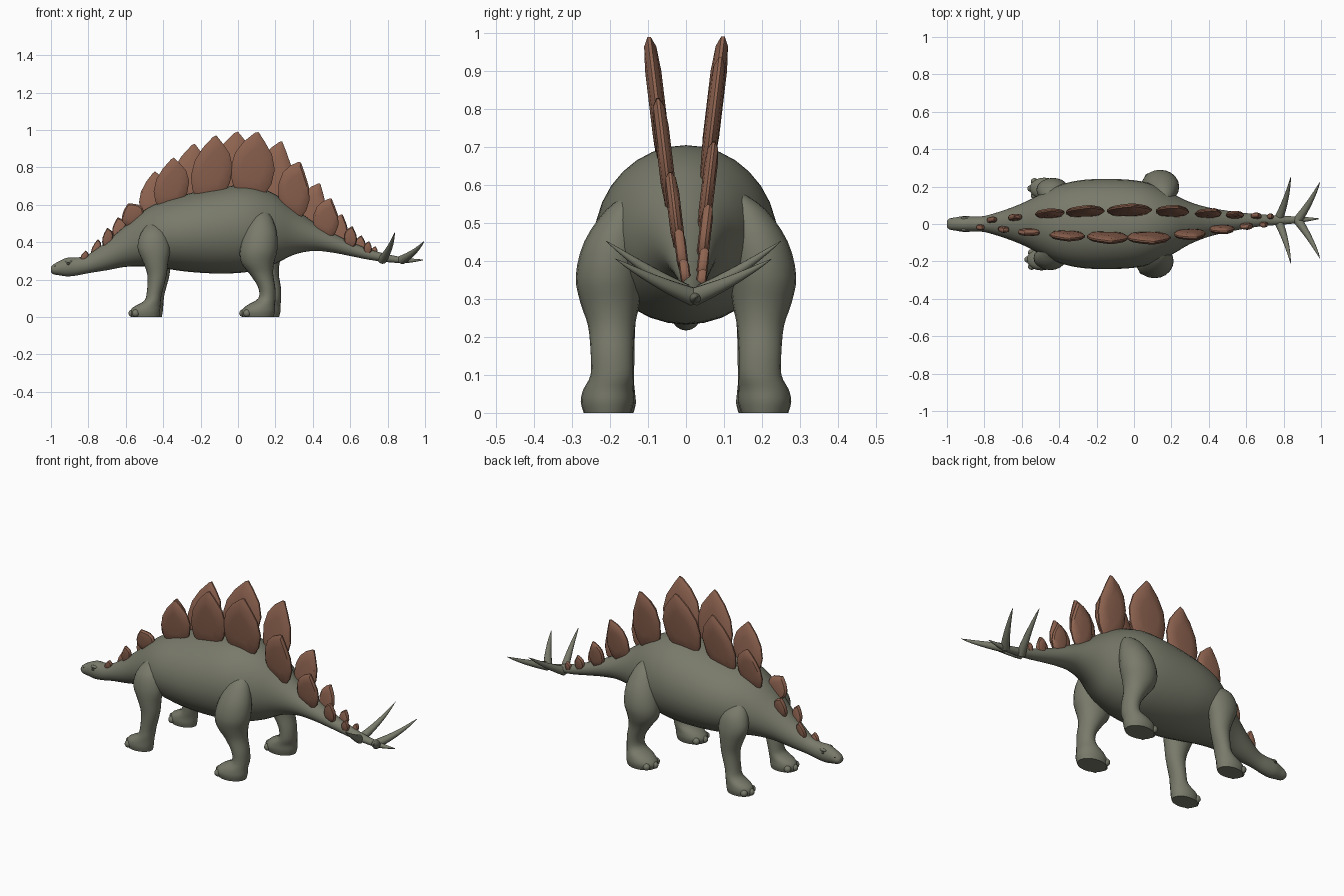
import bpy, bmesh, math
from mathutils import Vector, Matrix

if "Cube" in bpy.data.objects:
    bpy.data.objects.remove(bpy.data.objects["Cube"])


def material(name, rgb):
    m = bpy.data.materials.new(name)
    m.diffuse_color = (*rgb, 1)
    m.use_nodes = True
    m.node_tree.nodes["Principled BSDF"].inputs["Base Color"].default_value = m.diffuse_color
    return m


SKIN = material("olive_grey_skin", (0.19, 0.195, 0.145))
PLATE = material("brown_plate", (0.27, 0.125, 0.08))
DARK = material("dark_eye", (0.06, 0.06, 0.045))


def finish(name, bm, mat, angle=60):
    bmesh.ops.recalc_face_normals(bm, faces=bm.faces[:])
    me = bpy.data.meshes.new(name)
    bm.to_mesh(me)
    bm.free()
    me.materials.append(mat)
    ob = bpy.data.objects.new(name, me)
    bpy.context.collection.objects.link(ob)
    bpy.ops.object.select_all(action='DESELECT')
    ob.select_set(True)
    bpy.context.view_layer.objects.active = ob
    bpy.ops.object.shade_smooth_by_angle(angle=math.radians(angle))
    return ob


def smooth_path(stations, steps):
    """Catmull-Rom interpolation of tuples."""
    out = []
    n = len(stations)
    for i in range(n - 1):
        p = [stations[min(max(j, 0), n - 1)] for j in (i - 1, i, i + 1, i + 2)]
        for s in range(steps):
            t = s / steps
            out.append([0.5 * (2 * b + (c - a) * t + (2 * a - 5 * b + 4 * c - d) * t * t
                               + (3 * b - a - 3 * c + d) * t ** 3) for a, b, c, d in zip(*p)])
    return out + [list(stations[-1])]


def skin_rings(bm, rings):
    rows = [[bm.verts.new(p) for p in r] for r in rings]
    n = len(rows[0])
    for a, b in zip(rows, rows[1:]):
        for i in range(n):
            bm.faces.new((a[i], a[(i + 1) % n], b[(i + 1) % n], b[i]))
    bm.faces.new(rows[0])
    bm.faces.new(rows[-1])


def circle(n):
    return [(math.cos(2 * math.pi * i / n), math.sin(2 * math.pi * i / n)) for i in range(n)]


def ellipsoid(name, loc, size, mat):
    bm = bmesh.new()
    bmesh.ops.create_uvsphere(bm, u_segments=14, v_segments=8, radius=1)
    bm.transform(Matrix.Translation(loc) @ Matrix.Diagonal((*size, 1)))
    return finish(name, bm, mat)


# Body, neck, head and tail: x, top z, bottom z, half width, y centre
BODY = smooth_path([
    (-1.0, .268, .238, .018, 0), (-.985, .282, .228, .03, 0), (-.95, .302, .222, .036, 0),
    (-.91, .317, .217, .042, 0), (-.86, .318, .222, .041, 0), (-.8, .335, .234, .043, 0),
    (-.7, .405, .25, .072, 0), (-.6, .49, .268, .11, 0), (-.5, .572, .27, .16, 0),
    (-.4, .622, .26, .208, 0), (-.28, .656, .243, .235, 0), (-.14, .685, .233, .241, 0),
    (0, .704, .235, .234, 0), (.1, .695, .25, .212, 0), (.2, .655, .285, .165, 0),
    (.3, .583, .333, .112, .005), (.4, .51, .353, .078, .01), (.5, .452, .345, .057, .014),
    (.6, .403, .326, .041, .017), (.7, .363, .306, .03, .02), (.8, .335, .293, .023, .02),
    (.9, .316, .288, .015, .024), (.99, .307, .303, .002, .028)], 4)
bm = bmesh.new()
skin_rings(bm, [[(x, cy + w * c, (t + b) / 2 + (t - b) / 2 * s) for c, s in circle(32)]
                for x, t, b, w, cy in BODY])
finish("body", bm, SKIN)


def back_at(x):
    for p, q in zip(BODY, BODY[1:]):
        if p[0] <= x <= q[0]:
            f = (x - p[0]) / (q[0] - p[0])
            return [u + (v - u) * f for u, v in zip(p, q)]
    return BODY[-1]


# Legs: x, y, z, x radius, y radius from hip down to sole
HIND = [(.13, .13, .58, .015, .015), (.125, .16, .535, .055, .05), (.12, .19, .45, .088, .078),
        (.11, .203, .36, .1, .087), (.105, .2, .29, .088, .078), (.125, .196, .23, .063, .062),
        (.153, .195, .16, .046, .056), (.155, .195, .1, .046, .056), (.122, .204, .062, .075, .066),
        (.107, .207, .03, .09, .07), (.107, .207, 0, .083, .062)]
FORE = [(-.45, .13, .51, .02, .015), (-.45, .165, .45, .068, .055), (-.45, .183, .37, .087, .062),
        (-.44, .185, .29, .066, .058), (-.433, .185, .22, .051, .051), (-.447, .185, .13, .041, .049),
        (-.458, .188, .085, .045, .051), (-.488, .19, .052, .073, .056), (-.496, .19, .025, .078, .058),
        (-.496, .19, 0, .074, .052)]
for kind, table, shift in (("hind", HIND, .03), ("front", FORE, .015)):
    for side, sy, dx in (("right", -1, 0), ("left", 1, shift)):
        bm = bmesh.new()
        skin_rings(bm, [[(x + dx + rx * c, sy * (y + ry * s), max(z, 0)) for c, s in circle(20)]
                        for x, y, z, rx, ry in smooth_path(table, 3)])
        finish(f"{kind}_leg_{side}", bm, SKIN)
        # Toes around the front of the foot
        fx, fy, _, rx, ry = table[-2]
        for k, a in enumerate((-.75, 0, .75)):
            loc = (fx + dx - rx * .9 * math.cos(a), sy * (fy + ry * .95 * math.sin(a)), .02)
            ellipsoid(f"{kind}_toe_{side}_{k}", loc, (.02, .018, .02), SKIN)

# Back plates: centre x, tip x, tip z, width; rows alternate sides
PLATES = [(-.825, -.815, .355, .045), (-.765, -.75, .415, .06), (-.695, -.7, .475, .07),
          (-.63, -.645, .53, .09), (-.545, -.59, .605, .13), (-.45, -.45, .775, .17),
          (-.36, -.35, .85, .195), (-.275, -.24, .925, .21), (-.15, -.125, .97, .225),
          (-.035, -.01, .99, .24), (.065, .1, .99, .235), (.19, .23, .94, .19),
          (.28, .33, .83, .19), (.375, .435, .715, .15), (.455, .495, .635, .145),
          (.53, .555, .55, .1), (.595, .61, .485, .075), (.65, .66, .435, .06),
          (.69, .7, .405, .045), (.725, .735, .378, .035)]
OUTLINE = [(-.28, -.05), (-.44, .15), (-.5, .38), (-.44, .62), (-.27, .82), (-.04, .98), (.04, 1),
           (.2, .86), (.4, .66), (.5, .42), (.46, .18), (.3, -.05)]
for i, (cx, tx, tz, w) in enumerate(PLATES):
    sy = -1 if i % 2 == 0 else 1
    _, top, _, _, cy = back_at(cx)
    slope = (back_at(cx + .05)[1] - back_at(cx - .05)[1]) / .1
    along = Vector((1, 0, slope * .8)).normalized() * w
    base = Vector((cx, 0, top - .02 - .08 * w))
    up = Vector((tx, 0, tz)) - base

    def spot(u, v, off):
        p = base + along * u + up * v
        p.y = cy + sy * (.024 + .12 * (p.z - .38)) + off
        return p

    bm = bmesh.new()
    th = .012 + .04 * w
    rings = []
    for k, d in ((.5, -1), (.86, -.75), (1, -.2), (1, .2), (.86, .75), (.5, 1)):
        rings.append([spot(u * k, .45 + (v - .45) * k, d * th) for u, v in OUTLINE])
    skin_rings(bm, rings)
    finish(f"back_plate_{i:02d}", bm, PLATE, 35)

# Tail spikes: gently curved cones
for pair, bx, tip in (("front", .77, (.838, .23, .452)), ("rear", .875, (.995, .205, .405))):
    for side, sy in (("right", -1), ("left", 1)):
        a = Vector((bx, .02, .305))
        c = Vector((tip[0], .02 + sy * tip[1], tip[2]))
        mid = (a + c) / 2 + Vector((.015, 0, -.012))
        axis = (c - a).normalized()
        s1 = axis.cross(Vector((0, 0, 1))).normalized()
        s2 = axis.cross(s1)
        rings = []
        for j in range(9):
            t = j / 8
            p = a * (1 - t) ** 2 + mid * 2 * t * (1 - t) + c * t * t
            r = .024 * (1 - t) ** .8 + .0008
            rings.append([p + s1 * r * u + s2 * r * v for u, v in circle(12)])
        bm = bmesh.new()
        skin_rings(bm, rings)
        finish(f"tail_spike_{pair}_{side}", bm, SKIN)

# Face: brows, eyes and nostrils
for side, sy in (("right", -1), ("left", 1)):
    ellipsoid(f"brow_{side}", (-.905, sy * .031, .297), (.02, .008, .008), SKIN)
    ellipsoid(f"eye_{side}", (-.907, sy * .038, .284), (.009, .005, .007), DARK)
    ellipsoid(f"nostril_{side}", (-.975, sy * .026, .271), (.005, .004, .004), DARK)
